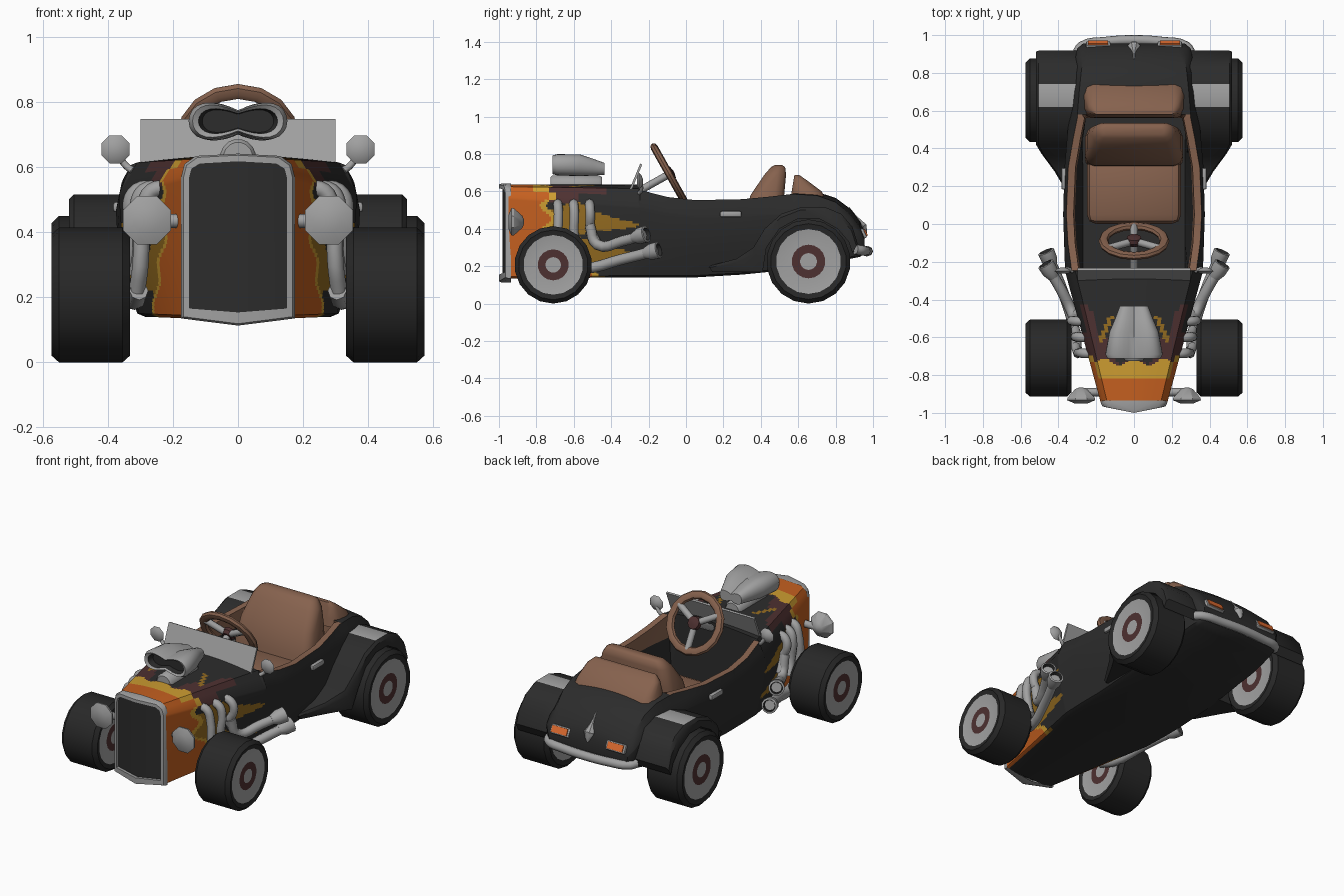
import bpy, bmesh, math
from mathutils import Vector, Matrix

if "Cube" in bpy.data.objects:
    bpy.data.objects.remove(bpy.data.objects["Cube"])


def material(name, *rgb):
    m = bpy.data.materials.new(name)
    m.use_nodes = True
    m.diffuse_color = (*rgb, 1)
    m.node_tree.nodes["Principled BSDF"].inputs["Base Color"].default_value = (*rgb, 1)
    return m


BLACK = material("black_paint", .025, .025, .025)
RUBBER = material("tyre_rubber", .021, .021, .021)
SILVER = material("silver", .355, .355, .355)
LEATHER = material("brown_leather", .24, .122, .076)
ORANGE = material("flame_orange", .55, .115, .014)
YELLOW = material("flame_yellow", .6, .33, .03)
GOLD = material("flame_gold", .3, .15, .015)
MAROON = material("maroon", .075, .03, .03)
LAMP = material("tail_lamp_orange", .75, .15, .03)


def finish(ob, mats, mirror=False, smooth=40):
    for m in mats:
        ob.data.materials.append(m)
    bpy.ops.object.select_all(action='DESELECT')
    ob.select_set(True)
    bpy.context.view_layer.objects.active = ob
    bpy.ops.object.shade_smooth_by_angle(angle=math.radians(smooth))
    if mirror:
        ob.modifiers.new("Mirror", 'MIRROR')
    return ob


def to_object(name, bm):
    bmesh.ops.recalc_face_normals(bm, faces=bm.faces)
    me = bpy.data.meshes.new(name)
    bm.to_mesh(me)
    bm.free()
    ob = bpy.data.objects.new(name, me)
    bpy.context.collection.objects.link(ob)
    return ob


def loft(name, rings, mats, rule=None, closed=True, caps=(True, True), mirror=False, smooth=40):
    """Skin rings of points; rule(i, j, centre) picks the material, i = -1 and -2 are the caps."""
    bm = bmesh.new()
    vs = [[bm.verts.new(p) for p in r] for r in rings]
    n = len(vs[0])

    def add(verts, i, j):
        f = bm.faces.new(verts)
        if rule:
            f.material_index = rule(i, j, f.calc_center_median())
    for i, (a, b) in enumerate(zip(vs, vs[1:])):
        for j in range(n if closed else n - 1):
            k = (j + 1) % n
            add((a[j], a[k], b[k], b[j]), i, j)
    if caps[0]:
        add(vs[0], -1, 0)
    if caps[1]:
        add(vs[-1], -2, 0)
    return finish(to_object(name, bm), mats, mirror, smooth)


def lathe(name, profile, origin, axis, mats, segs=16, mirror=True, pick=None, smooth=40):
    """Turn (radius, height) points about an axis; pick lists one material index per strip."""
    q = Vector(axis).to_track_quat('Z', 'Y')
    rings = [[Vector(origin) + q @ Vector((r * math.cos(t), r * math.sin(t), h))
              for t in ((k + .5) * math.tau / segs for k in range(segs))] for r, h in profile]
    rule = (lambda i, j, c: pick[i] if i >= 0 else pick[0 if i == -1 else -1]) if pick else None
    return loft(name, rings, mats, rule, mirror=mirror, smooth=smooth)


def box(name, centre, size, mat, tilt=0, bevel=0, mirror=False):
    bm = bmesh.new()
    bmesh.ops.create_cube(bm, size=1, matrix=Matrix.Translation(centre)
                          @ Matrix.Rotation(tilt, 4, 'X') @ Matrix.Diagonal((*size, 1)))
    if bevel:
        bmesh.ops.bevel(bm, geom=bm.edges[:], offset=bevel, segments=2, profile=.5, affect='EDGES')
    return finish(to_object(name, bm), [mat], mirror)


def tube(name, points, radius, mat, mirror=True):
    cu = bpy.data.curves.new(name, 'CURVE')
    cu.dimensions = '3D'
    cu.bevel_depth, cu.bevel_resolution, cu.resolution_u, cu.use_fill_caps = radius, 2, 4, True
    sp = cu.splines.new('BEZIER')
    sp.bezier_points.add(len(points) - 1)
    for bp, p in zip(sp.bezier_points, points):
        bp.co = p
        bp.handle_left_type = bp.handle_right_type = 'AUTO'
    ob = bpy.data.objects.new(name, cu)
    bpy.context.collection.objects.link(ob)
    bpy.ops.object.select_all(action='DESELECT')
    ob.select_set(True)
    bpy.context.view_layer.objects.active = ob
    bpy.ops.object.convert(target='MESH')
    return finish(bpy.context.object, [mat], mirror, 50)


# Body: y, half widths (bottom, shoulder, rim), heights (bottom, shoulder, rim, crown); crown 0 = open
HOOD = [(-.95, .17, .175, .14, .135, .57, .625, .637), (-.25, .305, .365, .31, .14, .52, .615, .637)]
COCKPIT = [(-.245, .305, .365, .33, .14, .52, .607, 0), (-.1, .31, .37, .35, .14, .49, .57, 0),
           (.05, .31, .375, .358, .14, .47, .553, 0), (.3, .31, .368, .348, .155, .47, .558, 0),
           (.45, .305, .355, .322, .17, .48, .572, 0), (.56, .30, .345, .30, .18, .48, .585, 0)]
TAIL = [(.58, .30, .342, .30, .185, .48, .585, .60), (.70, .30, .33, .29, .20, .48, .578, .597),
        (.80, .30, .32, .28, .225, .46, .542, .565), (.88, .29, .31, .27, .24, .42, .475, .505),
        (.93, .28, .30, .255, .25, .38, .41, .44), (.955, .25, .27, .23, .265, .34, .36, .385)]
SIDE = 32


def section(s):
    y, hb, hs, ht, zb, zs, zt, zc = s
    half = [(0, zb), (hb * .92, zb)]
    for k in range(SIDE + 1):
        t = k / SIDE
        half.append((hb + (hs - hb) * math.sin(t * math.pi / 2), zb + .01 + (zs - zb - .01) * t))
    half += [(hs * .4 + ht * .6, zs * .4 + zt * .6), (ht, zt)]
    if zc:
        half += [(ht * (1 - k / 12), zt + (zc - zt) * math.sin(k / 12 * math.pi / 2)) for k in range(1, 13)]
    else:
        half += [(ht - .038, zt), (ht - .045, .47), (.27, .25)] + [(.03 * k, .25) for k in range(8, -1, -1)]
    return [(x, y, z) for x, z in half] + [(-x, y, z) for x, z in half[-2:0:-1]]


STEPS = 80
hood = [[a + (b - a) * k / STEPS for a, b in zip(*HOOD)] for k in range(STEPS + 1)]
rings = [section(s) for s in hood + COCKPIT + TAIL]
RIM = SIDE + 4
BACK_WALL = STEPS + len(COCKPIT)


def paint(i, j, c):
    j = min(j, len(rings[0]) - 1 - j)
    x, y, z = abs(c.x), c.y, c.z
    if STEPS < i <= BACK_WALL:
        return 1 if RIM <= j < RIM + 2 or (j >= RIM and i == BACK_WALL) else 0
    if i >= STEPS or i < 0 or j < 1:
        return 0
    if z > .585:                                  # flames over the top
        if y < -.82:
            return 2
        if y < -.73 + .02 * math.cos(40 * x):
            return 3
        if abs(x - .13 + .44 * (y + .51)) < .013 and -.63 < y < -.49:
            return 4
        return 5 if y < -.72 + 1.6 * max(0, x - .08) + .03 * math.sin(60 * x) else 0
    edge = -.75 + .03 * math.sin(45 * z) + 1.1 * max(0, .36 - z)
    if y < edge:                                  # flames along the sides
        return 2
    if y < edge + .035:
        return 3
    if z > .54:
        return 5 if y < -.55 - .04 * math.sin(90 * z) else 0
    if z > .5:
        return 4 if abs(y + .6) < .06 + .03 * math.sin(90 * z) else 0
    return 4 if y < -.42 + .15 * math.sin(39 * z - 2.63) + .04 * math.sin(80 * z) else 0


loft("body", rings, [BLACK, LEATHER, ORANGE, YELLOW, GOLD, MAROON], paint)

# Radiator grille, one half mirrored
outer = [(0, .113), (.175, .135), (.175, .57), (.165, .61), (.13, .635), (0, .642)]
inner = [(0, .155), (.15, .167), (.15, .565), (.142, .595), (.118, .61), (0, .617)]
loft("grille", [[(x, -.935, z) for x, z in outer], [(x, -.985 + .2 * x, z) for x, z in outer],
                [(x * .96, -1 + .2 * x, z * .98 + .008) for x, z in outer],
                [(x, -1 + .2 * x, z) for x, z in inner], [(x, -.982 + .2 * x, z) for x, z in inner]],
     [SILVER, BLACK], lambda i, j, c: int(i == -2), closed=False, caps=(False, True), mirror=True, smooth=35)

# Wheels with pale side walls and maroon rings
for name, y, r in (("front_wheels", -.71, .207), ("rear_wheels", .655, .225)):
    half = [(.002, .112), (r * .2, .112), (r * .4, .112), (r * .77, .114), (r * .9, .121), (r, .098)]
    lathe(name, [(a, -h) for a, h in half] + half[::-1], (.453, y, r), (1, 0, 0), [RUBBER, SILVER, MAROON],
          18, pick=[1, 2, 1, 0, 0, 0, 0, 0, 1, 2, 1], smooth=30)

# Rear fenders: outer y, z, inner y, z, outer x
fender = [(.12, .20, .14, .17, .33), (.27, .24, .30, .17, .42), (.36, .30, .41, .17, .49),
          (.42, .40, .43, .30, .52), (.51, .48, .50, .40, .52), (.62, .517, .60, .455, .52),
          (.74, .517, .71, .455, .52), (.83, .48, .81, .40, .52), (.89, .41, .87, .33, .52),
          (.918, .32, .89, .27, .52)]
loft("rear_fenders", [[(.28, a, b), (x - .015, a, b), (x, (a * 3 + c) / 4, (b * 3 + d) / 4), (x, c, d), (.28, c, d)]
                      for a, b, c, d, x in fender],
     [BLACK, SILVER], lambda i, j, c: int(i == 5 and j == 0), mirror=True)


# Air scoop on the hood, pinched in the middle
def scoop_ring(y, w, h, z):
    return [(w * math.cos(t), y, z + h * math.sin(t) * (.5 + .9 * abs(math.cos(t))))
            for t in (k * math.tau / 32 for k in range(32))]


loft("air_scoop", [scoop_ring(-.67, .11, .042, .742), scoop_ring(-.705, .122, .046, .742),
                   scoop_ring(-.713, .14, .06, .742), scoop_ring(-.69, .152, .068, .742),
                   scoop_ring(-.57, .13, .07, .74), scoop_ring(-.50, .10, .055, .73),
                   scoop_ring(-.435, .075, .038, .72)],
     [SILVER, BLACK], lambda i, j, c: int(i in (-1, 0)))
lathe("scoop_base", [(.045, 0), (.055, .012), (.055, .26), (.045, .275)], (0, -.725, .632), (0, 1, 0),
      [SILVER], 16, mirror=False)

# Windscreen and mirrors
box("windscreen", (0, -.27, .672), (.60, .012, .16), SILVER, tilt=-.39)
lathe("side_mirrors", [(.03, -.012), (.047, 0), (.034, .012), (.01, .02)], (.377, -.25, .655), (0, 1, 0),
      [SILVER], 8)
tube("mirror_stems", [(.325, -.25, .59), (.345, -.24, .605), (.37, -.24, .64)], .011, SILVER)

# Headlights
lathe("headlights", [(.04, -.004), (.08, .012), (.078, .025), (.035, .07), (.01, .08)], (.28, -.945, .437),
      (0, 1, 0), [SILVER], 8, smooth=30)
tube("headlight_brackets", [(.16, -.89, .435), (.28, -.89, .435)], .022, SILVER)

# Exhaust headers, side pipes and open tips
for k in range(3):
    y, x, low = -.685 + .085 * k, .225 + .022 * k, .22 + .05 * k
    tube(f"exhaust_header_{k + 1}", [(x - .02, y, .535), (x + .04, y, .527), (x + .062, y + .003, .48),
                                     (.30, y + .005, low + .08), (.31, y + .04, low)], .025, SILVER)
for name, pts in (("upper", [(.312, -.515, .42), (.325, -.475, .315), (.39, -.34, .335), (.46, -.225, .368)]),
                  ("lower", [(.305, -.66, .22), (.318, -.55, .19), (.38, -.35, .235), (.46, -.16, .283)])):
    tube(name + "_side_pipes", pts, .029, SILVER)
    d = Vector(pts[-1]) - Vector(pts[-2])
    lathe(name + "_exhaust_tips", [(.028, -.07), (.044, -.03), (.046, .015), (.035, .018), (.032, -.005)],
          pts[-1], d, [SILVER, BLACK], 12, pick=[0, 0, 0, 1])


# Seat and the padded roll behind it
def pad_ring(z, y0, y1, w):
    r = min(.05, (y1 - y0) * .4)
    half = [(w - r, y0), (w - r * .3, y0 + r * .3), (w, y0 + r), (w, y1 - r), (w - r * .3, y1 - r * .3), (w - r, y1)]
    return [(x, y, z) for x, y in half] + [(-x, y, z) for x, y in half[::-1]]


box("seat_cushion", (0, .18, .33), (.50, .36, .18), LEATHER, bevel=.05)
loft("seat_back", [pad_ring(.27, .29, .50, .26), pad_ring(.45, .31, .51, .26), pad_ring(.58, .345, .525, .245),
                   pad_ring(.69, .42, .535, .22), pad_ring(.73, .455, .53, .19), pad_ring(.74, .475, .515, .16)],
     [LEATHER], smooth=50)
loft("rear_pad", [pad_ring(.55, .56, .75, .27), pad_ring(.60, .565, .725, .26),
                  pad_ring(.66, .575, .645, .24), pad_ring(.688, .58, .605, .21)], [LEATHER], smooth=50)

# Steering wheel, spokes, hub and column
centre, tilt = Vector((0, -.09, .692)), Matrix.Rotation(-1.06, 3, 'X')
axle = tilt @ Vector((0, 0, 1))


def rim_ring(t):
    out = Vector((math.cos(t), math.sin(t), 0))
    return [centre + tilt @ (out * (.162 + .026 * math.cos(a)) + Vector((0, 0, .02 * math.sin(a))))
            for a in (k * math.tau / 8 for k in range(8))]


loft("steering_wheel", [rim_ring(k * math.tau / 16) for k in range(17)], [LEATHER], caps=(False, False))
for k in range(3):
    t = math.pi / 6 + k * math.tau / 3
    tip = centre + tilt @ Vector((.155 * math.cos(t), -.155 * math.sin(t), 0))
    tube(f"steering_spoke_{k + 1}", [centre, tip], .02, SILVER, mirror=False)
lathe("steering_hub", [(.03, -.02), (.042, 0), (.037, .022), (.01, .028)], centre, axle, [MAROON], 12, mirror=False)
tube("steering_column", [centre - axle * .01, centre - axle * .18], .02, SILVER, mirror=False)

# Door handles, tail lamps, boot ornament and rear bumper
box("door_handles", (.37, .24, .478), (.03, .115, .032), SILVER, bevel=.009, mirror=True)
box("tail_lamp_frames", (.19, .942, .372), (.13, .035, .055), SILVER, tilt=.45, bevel=.008, mirror=True)
box("tail_lamps", (.19, .958, .380), (.105, .012, .04), LAMP, tilt=.45, mirror=True)
lathe("boot_ornament", [(.002, 0), (.012, .06), (.036, .125), (.022, .155), (.003, .18)], (0, .872, .515),
      (0, .5, -.86), [SILVER], 8, mirror=False)
tube("rear_bumper", [(-.30, .905, .29), (-.275, .94, .285), (-.15, .964, .28), (0, .973, .28),
                     (.15, .964, .28), (.275, .94, .285), (.30, .905, .29)], .027, SILVER, mirror=False)
